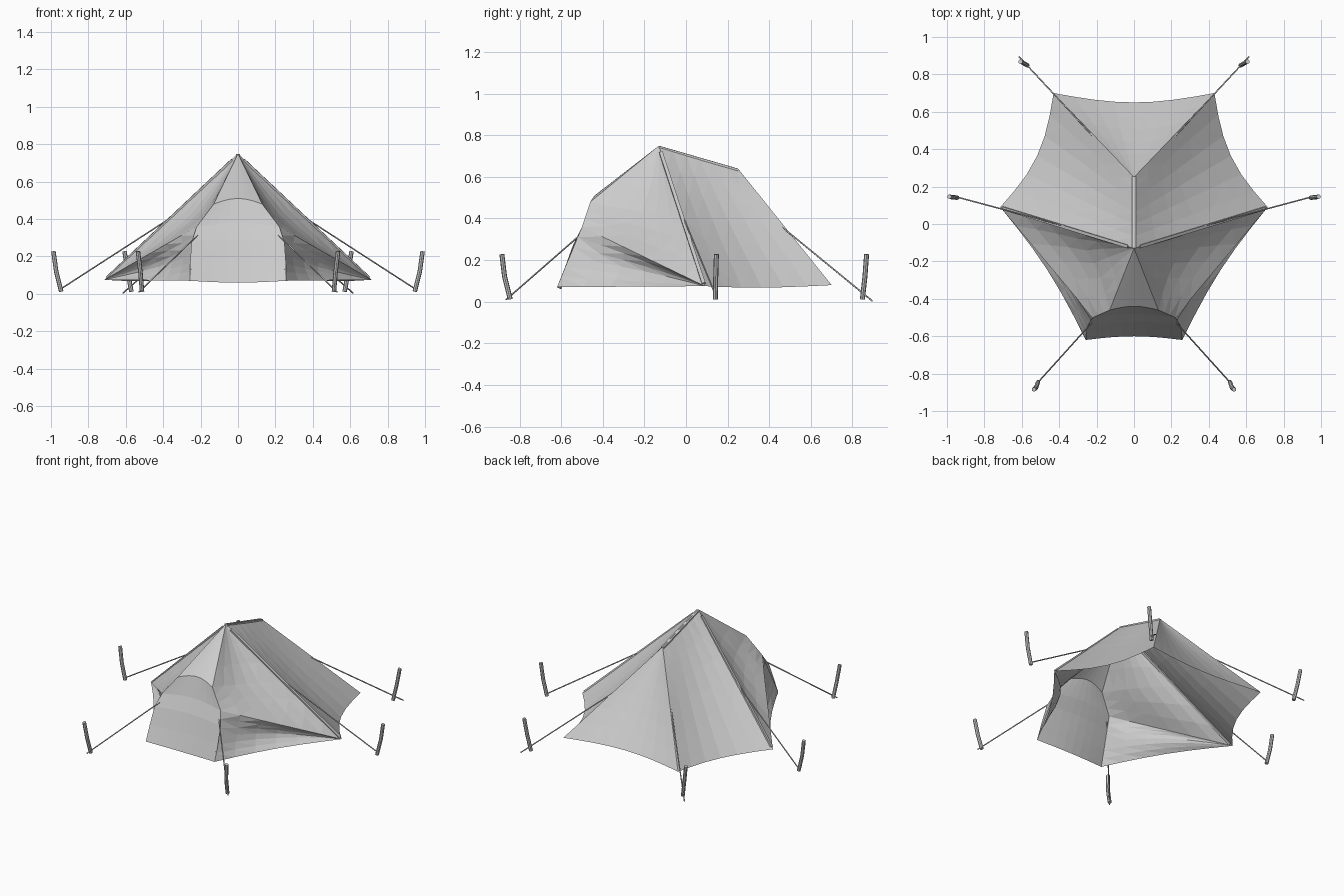
import bpy, bmesh
from math import sin, pi
from mathutils import Vector as V

if "Cube" in bpy.data.objects:
    bpy.data.objects.remove(bpy.data.objects["Cube"])


def along(pts, t):
    """Point at parameter t (0..1) on a polyline."""
    f = t * (len(pts) - 1)
    i = min(int(f), len(pts) - 2)
    return pts[i].lerp(pts[i + 1], f - i)


def panel(name, left, right, sag, rows=6, cols=6, mirror=True):
    """Cloth panel stretched between two edges; sag(u, t) pulls it inward."""
    left, right = [V(p) for p in left], [V(p) for p in right]
    bm = bmesh.new()
    grid = []
    for r in range(rows + 1):
        t = r / rows
        a, b = along(left, t), along(right, t)
        grid.append([bm.verts.new(a.lerp(b, c / cols) + V(sag(c / cols, t)))
                     for c in range(cols + 1)])
    for r in range(rows):
        for c in range(cols):
            bm.faces.new((grid[r][c], grid[r + 1][c], grid[r + 1][c + 1], grid[r][c + 1]))
    bmesh.ops.remove_doubles(bm, verts=bm.verts, dist=0.0005)
    bmesh.ops.triangulate(bm, faces=bm.faces)
    bmesh.ops.recalc_face_normals(bm, faces=bm.faces)
    finish(name, bm, mirror)


def finish(name, bm, mirror):
    me = bpy.data.meshes.new(name)
    bm.to_mesh(me)
    bm.free()
    ob = bpy.data.objects.new(name, me)
    bpy.context.collection.objects.link(ob)
    if mirror:
        m = ob.modifiers.new("mirror", 'MIRROR')
        m.use_mirror_merge = False
    return ob


def tube(name, pts, radius, sides=6, mirror=True):
    """Straight-sided rod through a few points."""
    pts = [V(p) for p in pts]
    bm = bmesh.new()
    d = (pts[-1] - pts[0]).normalized()
    s = d.orthogonal().normalized()
    w = d.cross(s)
    from math import cos
    rings = [[bm.verts.new(p + radius * (s * cos(2 * pi * k / sides) + w * sin(2 * pi * k / sides)))
              for k in range(sides)] for p in pts]
    for a, b in zip(rings, rings[1:]):
        for k in range(sides):
            n = (k + 1) % sides
            bm.faces.new((a[k], a[n], b[n], b[k]))
    bm.faces.new(rings[0][::-1])
    bm.faces.new(rings[-1])
    finish(name, bm, mirror)


# key points, right half
apex = (0, -0.13, 0.75)
ridge_end = (0, 0.25, 0.64)
side = (0.715, 0.09, 0.075)
back = (0.43, 0.70, 0.08)
arch = (0.13, -0.46, 0.48)
eave = (0.22, -0.50, 0.36)
sill = (0.258, -0.62, 0.07)


def bow(u):
    return sin(pi * u)


# front door, curved panel under the arch
edge = [arch, eave, (0.248, -0.54, 0.28), (0.256, -0.58, 0.17), sill]
panel("door", [(-x, y, z) for x, y, z in edge], edge,
      lambda u, t: (0, 0.02 * bow(u), (0.03 * (1 - t) - 0.01 * t) * bow(u)),
      rows=8, cols=8, mirror=False)

# hood above the door
panel("door_hood", [apex, (-0.13, -0.46, 0.48)], [apex, arch],
      lambda u, t: (0, 0.02 * bow(u) * t, 0.03 * bow(u) * t), cols=8, mirror=False)

# front side wall from apex down to the crease
panel("front_wall", [apex, arch, eave], [apex, tuple(V(apex).lerp(V(side), 0.5)), side],
      lambda u, t: tuple(V((-0.03, 0.03, -0.015)) * bow(u) * bow(t)))

# lower triangular wall below the crease
panel("lower_wall", [eave, sill], [side, side],
      lambda u, t: tuple(V((-0.04, 0.03, 0)) * bow(u) * (bow(t) + 0.6 * t)))

# rear side wall
panel("rear_wall", [apex, side], [ridge_end, back],
      lambda u, t: tuple(V((-0.055, -0.03, -0.01)) * bow(u) * (t ** 2 + 0.4 * bow(t))))

# back wall with hanging hem
panel("back_wall", [ridge_end, (-0.43, 0.70, 0.08)], [ridge_end, back],
      lambda u, t: (0, -0.05 * bow(u) * (t + 0.3 * bow(t)), 0.01 * bow(u) * t),
      cols=8, mirror=False)

# sewn seams over the poles
tube("ridge_seam", [(0, -0.13, 0.738), (0, 0.25, 0.628)], 0.015, 4, False)
tube("side_seam", [(0.03, -0.12, 0.715), (0.70, 0.085, 0.085)], 0.012, 4)

# guy ropes and bent pegs
ropes = {
    "front": [(0.21, -0.51, 0.32), (0.53, -0.865, 0.01)],
    "side": [(0.37, -0.01, 0.40), (0.95, 0.145, 0.025)],
    "back": [(0.21, 0.46, 0.36), (0.615, 0.895, 0.004)],
}
pegs = {
    "front": [(0.513, -0.845, 0.012), (0.522, -0.872, 0.12), (0.535, -0.885, 0.228)],
    "side": [(0.945, 0.141, 0.012), (0.972, 0.143, 0.12), (0.987, 0.146, 0.228)],
    "back": [(0.57, 0.848, 0.012), (0.59, 0.86, 0.12), (0.607, 0.868, 0.228)],
}
for k in ropes:
    tube(k + "_rope", ropes[k], 0.004, 5)
    tube(k + "_peg", pegs[k], 0.012, 8)
